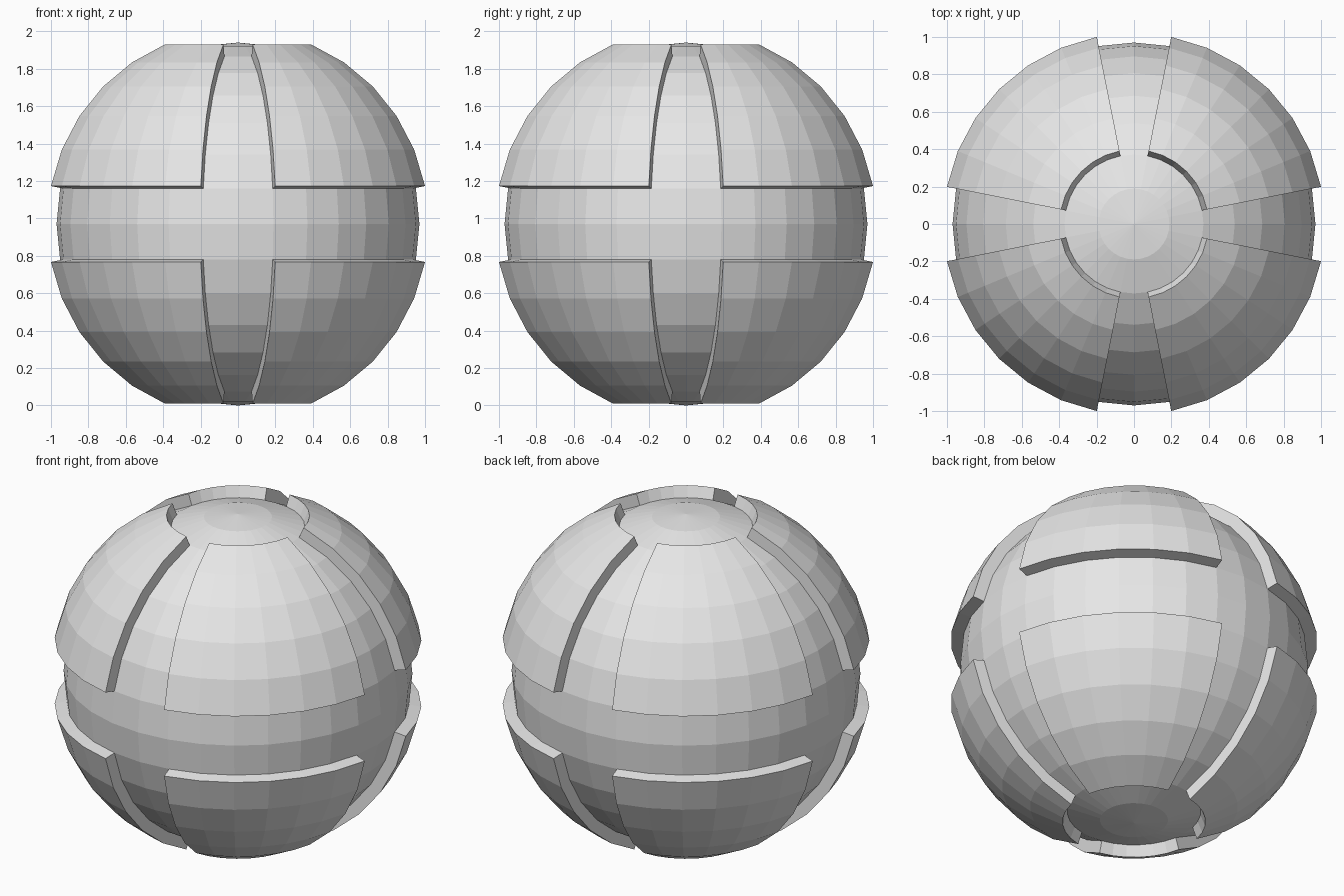
import bpy
import bmesh
import math

CORE_R = 0.97
PANEL_R = 1.0396
STEP = math.radians(11.25)

cube = bpy.data.objects.get("Cube")
if cube:
    bpy.data.objects.remove(cube, do_unlink=True)

grey = bpy.data.materials.new("light_grey")
grey.use_nodes = True
grey.diffuse_color = (0.8, 0.8, 0.8, 1)
grey.node_tree.nodes["Principled BSDF"].inputs["Base Color"].default_value = (0.8, 0.8, 0.8, 1)


def sphere_mesh():
    bm = bmesh.new()
    bmesh.ops.create_uvsphere(bm, u_segments=32, v_segments=16, radius=CORE_R)
    return bm


def add_object(name, bm):
    mesh = bpy.data.meshes.new(name)
    bm.to_mesh(mesh)
    bm.free()
    mesh.materials.append(grey)
    obj = bpy.data.objects.new(name, mesh)
    obj.location.z = CORE_R
    bpy.context.collection.objects.link(obj)
    return obj


def in_panel(face):
    c = face.calc_center_median()
    lon = math.atan2(c.y, c.x)
    lat = math.atan2(c.z, math.hypot(c.x, c.y))
    return STEP < lon < 7 * STEP and STEP < lat < 6 * STEP


# Faceted inner ball
add_object("core_ball", sphere_mesh())

# One raised panel, extruded radially from the ball's own facets
bm = sphere_mesh()
outside = [f for f in bm.faces if not in_panel(f)]
bmesh.ops.delete(bm, geom=outside, context='FACES')
base = bm.faces[:]
grown = bmesh.ops.extrude_face_region(bm, geom=base, use_keep_orig=True)["geom"]
for v in grown:
    if isinstance(v, bmesh.types.BMVert):
        v.co *= PANEL_R / CORE_R
bmesh.ops.delete(bm, geom=base, context='FACES')
bmesh.ops.recalc_face_normals(bm, faces=bm.faces[:])
if sum(f.normal.dot(f.calc_center_median()) for f in bm.faces) < 0:
    bmesh.ops.reverse_faces(bm, faces=bm.faces[:])
panels = add_object("raised_panels", bm)

# Mirror into all eight octants
mirror = panels.modifiers.new("eight_panels", 'MIRROR')
mirror.use_axis = (True, True, True)
mirror.use_mirror_merge = False
